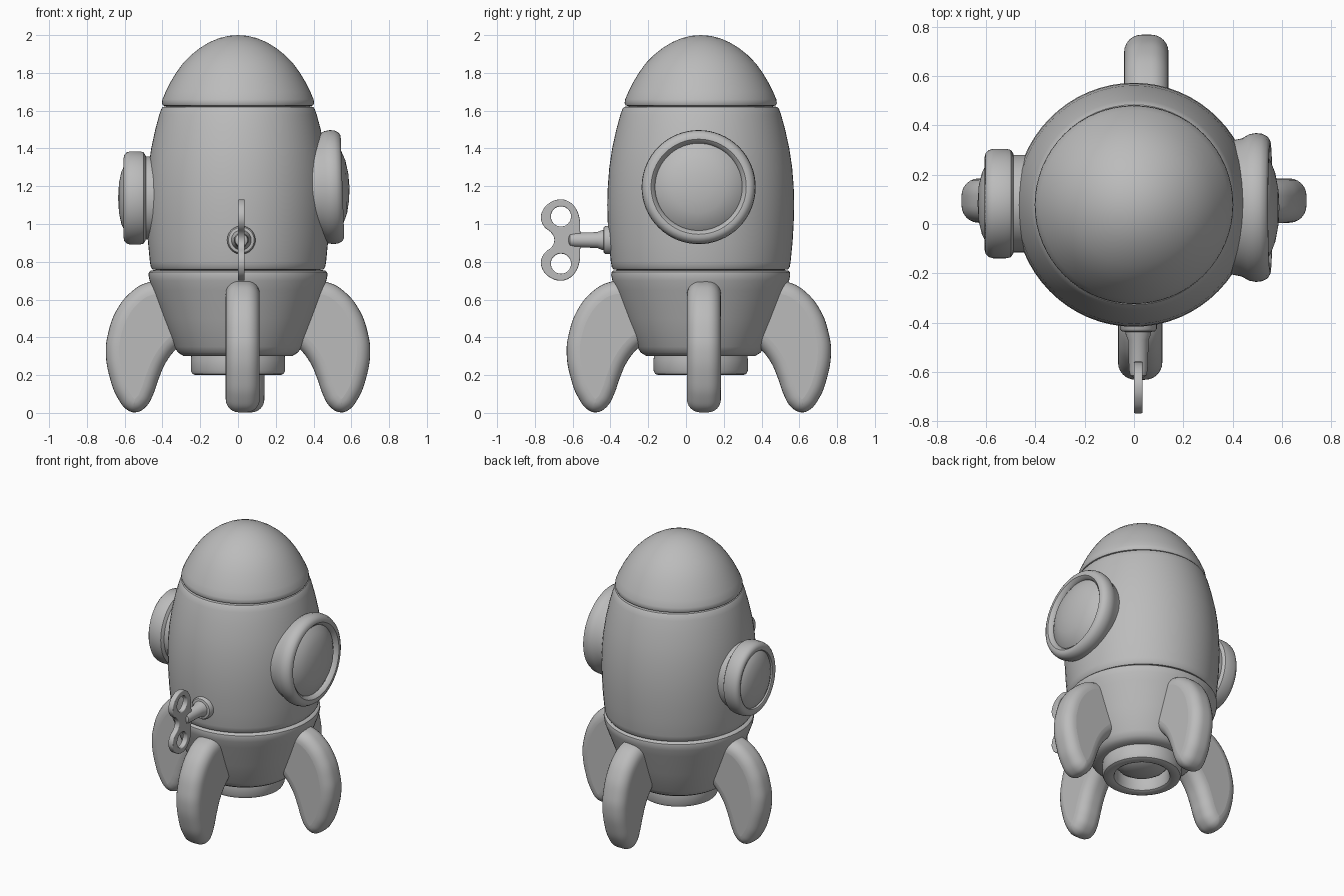
import bpy, bmesh, math
from mathutils import Matrix, Vector

if "Cube" in bpy.data.objects:
    bpy.data.objects.remove(bpy.data.objects["Cube"])

CY = 0.078  # hull axis in y

grey = bpy.data.materials.new("plain_grey")
grey.diffuse_color = (0.5, 0.5, 0.5, 1)
grey.use_nodes = True
grey.node_tree.nodes["Principled BSDF"].inputs["Base Color"].default_value = grey.diffuse_color


def finish(ob, angle=40):
    ob.data.materials.clear()
    ob.data.materials.append(grey)
    bpy.ops.object.select_all(action='DESELECT')
    ob.select_set(True)
    bpy.context.view_layer.objects.active = ob
    bpy.ops.object.shade_smooth_by_angle(angle=math.radians(angle))


def lathe(name, profile, matrix, steps=64, closed=False):
    """Spin (radius, height) points round local z, then place with matrix."""
    bm = bmesh.new()
    rings = []
    for r, h in profile:
        if r < 1e-5:
            rings.append([bm.verts.new((0, 0, h))])
        else:
            rings.append([bm.verts.new((r * math.cos(t), r * math.sin(t), h))
                          for t in (2 * math.pi * i / steps for i in range(steps))])
    pairs = list(zip(rings, rings[1:]))
    if closed:
        pairs.append((rings[-1], rings[0]))
    for a, b in pairs:
        for i in range(steps):
            j = (i + 1) % steps
            quad = [a[i % len(a)], a[j % len(a)], b[j % len(b)], b[i % len(b)]]
            bm.faces.new(list(dict.fromkeys(quad)))
    bm.transform(matrix)
    bmesh.ops.recalc_face_normals(bm, faces=bm.faces[:])
    me = bpy.data.meshes.new(name)
    bm.to_mesh(me)
    bm.free()
    ob = bpy.data.objects.new(name, me)
    bpy.context.collection.objects.link(ob)
    finish(ob)
    return ob


def slab(name, outlines, thickness, round_r, matrix, res=6):
    """Smooth closed outlines (later ones are holes) with rounded rims."""
    cu = bpy.data.curves.new(name, 'CURVE')
    cu.dimensions, cu.fill_mode = '2D', 'BOTH'
    cu.resolution_u, cu.bevel_resolution = res, 5
    cu.extrude = thickness / 2 - round_r
    cu.bevel_depth, cu.offset = round_r, -round_r
    for pts in outlines:
        sp = cu.splines.new('BEZIER')
        sp.bezier_points.add(len(pts) - 1)
        sp.use_cyclic_u = True
        for p, (u, v) in zip(sp.bezier_points, pts):
            p.co = (u, v, 0)
            p.handle_left_type = p.handle_right_type = 'AUTO'
    ob = bpy.data.objects.new(name, cu)
    bpy.context.collection.objects.link(ob)
    ob.matrix_world = matrix
    bpy.ops.object.select_all(action='DESELECT')
    ob.select_set(True)
    bpy.context.view_layer.objects.active = ob
    bpy.ops.object.convert(target='MESH')
    ob = bpy.context.object
    finish(ob, 50)
    return ob


def rot(deg, axis):
    return Matrix.Rotation(math.radians(deg), 4, axis)


axis = Matrix.Translation((0, CY, 0))

# Hull: tapered base, barrel and nose cone, split by grooves
lathe("tail_cone", [(0, 0.31), (0.24, 0.30), (0.29, 0.302), (0.318, 0.32), (0.337, 0.35),
                    (0.395, 0.50), (0.45, 0.65), (0.468, 0.70), (0.474, 0.73),
                    (0.472, 0.745), (0.462, 0.754), (0.44, 0.756), (0, 0.756)], axis)
lathe("barrel", [(0, 0.755), (0.44, 0.757), (0.462, 0.76), (0.471, 0.772), (0.476, 0.80),
                 (0.486, 0.90), (0.492, 1.0), (0.495, 1.1), (0.492, 1.2), (0.484, 1.3),
                 (0.469, 1.4), (0.447, 1.5), (0.425, 1.58), (0.414, 1.61), (0.406, 1.62),
                 (0.38, 1.623), (0, 1.623)], axis @ Matrix.Diagonal((0.98, 1, 1, 1)))
lathe("nose_cone", [(0, 1.622), (0.38, 1.623), (0.398, 1.628), (0.403, 1.64), (0.40, 1.66),
                    (0.383, 1.70), (0.358, 1.75), (0.328, 1.80), (0.292, 1.85),
                    (0.248, 1.895), (0.20, 1.933), (0.15, 1.963), (0.10, 1.984),
                    (0.05, 1.996), (0, 2.0)], axis)

# Engine nozzle ring with a dome inside
lathe("nozzle_ring", [(0.17, 0.32), (0.17, 0.225), (0.177, 0.207), (0.19, 0.20), (0.225, 0.20),
                      (0.242, 0.207), (0.25, 0.225), (0.25, 0.28), (0.245, 0.32)],
      axis, closed=True)
lathe("nozzle_dome", [(0.17, 0.30), (0.15, 0.275), (0.11, 0.25), (0.06, 0.236), (0, 0.23)], axis)

# Four curved fins
fin = [(0.30, 0.62), (0.40, 0.695), (0.48, 0.69), (0.566, 0.64), (0.645, 0.54), (0.688, 0.42),
       (0.70, 0.32), (0.677, 0.18), (0.635, 0.075), (0.58, 0.012), (0.535, 0.004), (0.485, 0.035),
       (0.448, 0.10), (0.42, 0.18), (0.38, 0.27), (0.32, 0.345), (0.25, 0.40)]
for name, deg, place in (("right_fin", 0, (0, 0.095, 0)), ("left_fin", 180, (0, 0.095, 0)),
                         ("front_fin", -90, (0.025, 0.068, 0)), ("back_fin", 90, (0.05, 0.068, 0))):
    slab(name, [fin], 0.18, 0.07, Matrix.Translation(place) @ rot(deg, 'Z') @ rot(90, 'X'))

# Right porthole: fat rounded frame with domed glass (local z points outward)
m = Matrix.Translation((0.487, 0.067, 1.195)) @ rot(88, 'Y')
lathe("right_porthole_frame",
      [(0.235, -0.10), (0.228, 0.03), (0.236, 0.052), (0.252, 0.066), (0.27, 0.066),
       (0.288, 0.055), (0.299, 0.034), (0.302, 0.008), (0.297, -0.02), (0.28, -0.05),
       (0.27, -0.10)], m, closed=True)
lathe("right_porthole_glass",
      [(0.24, 0.03), (0.225, 0.042), (0.19, 0.066), (0.14, 0.086), (0.07, 0.099), (0, 0.103)], m)

# Left porthole: smaller, deeper frame on a short neck
m = (Matrix.Translation((-0.47, 0.083, 1.138)) @ rot(-90, 'Y')
     @ Matrix.Diagonal((1, 0.9, 1, 1)))
lathe("left_porthole_frame",
      [(0.19, -0.06), (0.19, 0.115), (0.195, 0.13), (0.21, 0.136), (0.228, 0.132), (0.241, 0.12),
       (0.247, 0.10), (0.247, 0.05), (0.242, 0.03), (0.23, 0.022), (0.22, 0.018),
       (0.22, -0.06)], m, closed=True)
lathe("left_porthole_glass",
      [(0.195, 0.115), (0.18, 0.128), (0.14, 0.147), (0.08, 0.16), (0, 0.165)], m)

# Wind-up key: collar, shaft and a two-hole handle
KX, KZ = 0.0175, 0.915
m = Matrix.Translation((KX, -0.39, KZ)) @ rot(90, 'X')
lathe("key_collar", [(0, -0.04), (0.075, -0.04), (0.075, 0.035), (0.068, 0.045), (0.052, 0.048),
                     (0, 0.048)], m, 32)
lathe("key_shaft", [(0, 0.02), (0.055, 0.02), (0.052, 0.055), (0.042, 0.08), (0.038, 0.20),
                    (0.033, 0.225), (0.015, 0.235), (0, 0.235)], m, 32)
half = [(-0.56, 0.05), (-0.562, 0.105), (-0.585, 0.17), (-0.625, 0.206), (-0.667, 0.215),
        (-0.72, 0.198), (-0.757, 0.16), (-0.768, 0.115), (-0.75, 0.07), (-0.71, 0.035)]
outline = [(-0.555, 0)] + half + [(-0.697, 0)] + [(u, -v) for u, v in reversed(half)]
holes = [[(-0.662 + 0.053 * math.cos(t), s * 0.125 + 0.053 * math.sin(t))
          for t in (math.pi * i / 4 for i in range(8))] for s in (1, -1)]
handle = slab("key_handle", [outline] + holes, 0.036, 0.006,
              Matrix.Translation((KX, 0, KZ)) @ rot(90, 'Z') @ rot(90, 'X'), 4)
